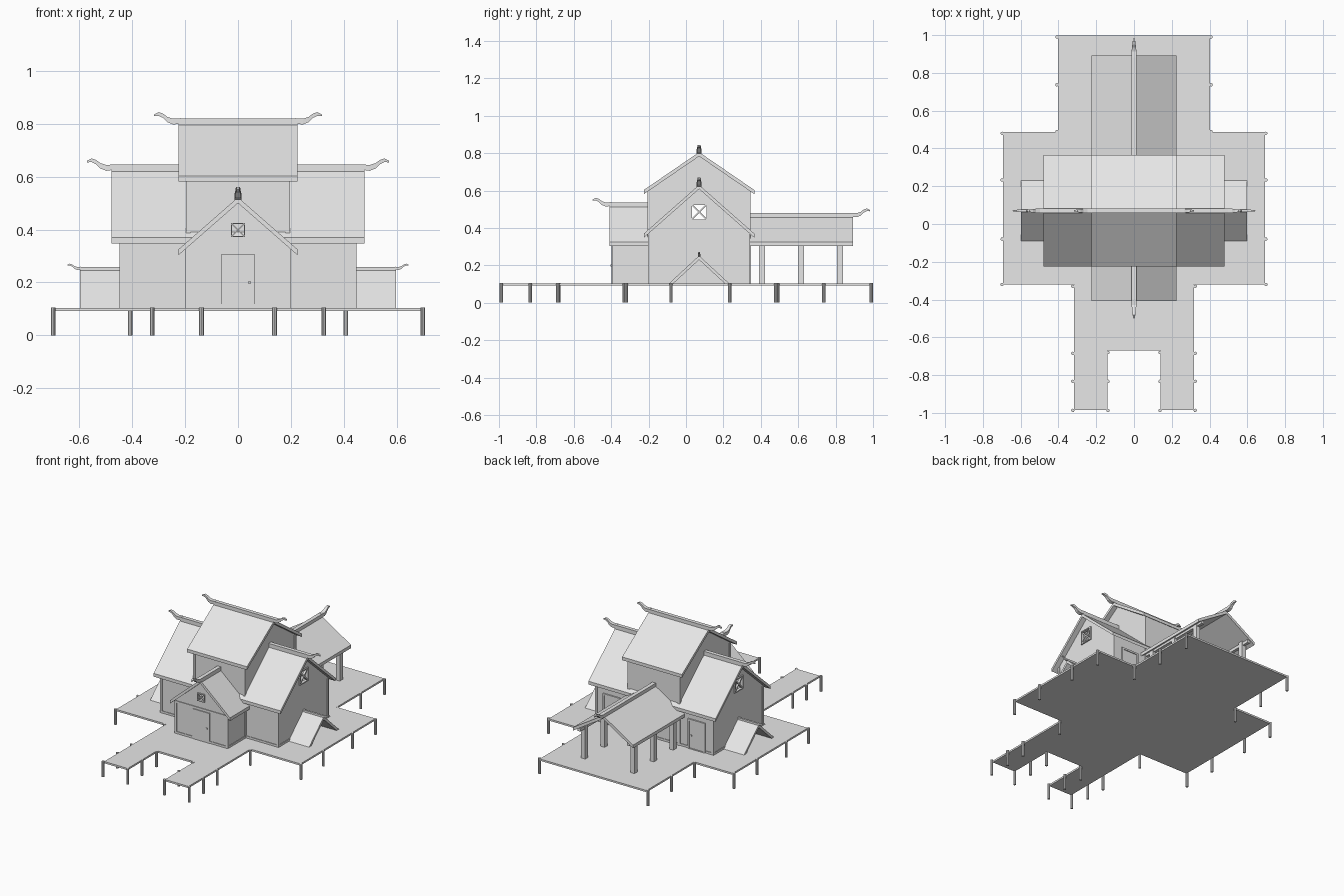
import bpy
import bmesh
from mathutils import Vector

cube = bpy.data.objects.get("Cube")
if cube:
    bpy.data.objects.remove(cube, do_unlink=True)

grey = bpy.data.materials.new("plain_grey")
grey.use_nodes = True
colour = (0.8, 0.8, 0.8, 1)
grey.diffuse_color = colour
grey.node_tree.nodes["Principled BSDF"].inputs["Base Color"].default_value = colour

DECK = 0.104   # height of the deck surface
MID = 0.07     # y of the main ridge
THICK = 0.022  # roof thickness


def place(axis, u, v, t):
    """Point with profile coordinates u, v and distance t along the axis."""
    return Vector({"x": (t, u, v), "y": (u, t, v), "z": (u, v, t)}[axis])


def finish(name, bm):
    bmesh.ops.recalc_face_normals(bm, faces=bm.faces)
    mesh = bpy.data.meshes.new(name)
    bm.to_mesh(mesh)
    bm.free()
    mesh.materials.append(grey)
    ob = bpy.data.objects.new(name, mesh)
    bpy.context.collection.objects.link(ob)
    return ob


def plate(name, axis, a, b, *loops):
    """Fill outlines (later loops are holes) and extrude from a to b."""
    bm = bmesh.new()
    edges = []
    for loop in loops:
        vs = [bm.verts.new(place(axis, u, v, a)) for u, v in loop]
        edges += [bm.edges.new((vs[i - 1], vs[i])) for i in range(len(vs))]
    bmesh.ops.triangle_fill(bm, use_beauty=True, edges=edges)
    out = bmesh.ops.extrude_face_region(bm, geom=bm.faces[:])["geom"]
    moved = [g for g in out if isinstance(g, bmesh.types.BMVert)]
    bmesh.ops.translate(bm, verts=moved, vec=place(axis, 0, 0, b - a))
    return finish(name, bm)


def rect(u0, u1, v0, v1):
    return [(u0, v0), (u1, v0), (u1, v1), (u0, v1)]


def box(name, x0, x1, y0, y1, z0, z1):
    return plate(name, "z", z0, z1, rect(x0, x1, y0, y1))


def roof(name, axis, c, a, b, half, eave, ridge, flat_foot=False):
    """Two sloping slabs as one chevron profile."""
    if flat_foot:
        inner = half - THICK * half / (ridge - eave)
        foot = eave
    else:
        inner, foot = half, eave - THICK
    plate(name, axis, a, b, [(c - half, eave), (c, ridge), (c + half, eave),
                             (c + inner, foot), (c, ridge - THICK), (c - inner, foot)])


# distance, rise, half height, half width of each section of a ridge horn
HORN = [(-0.01, 0, 0.01, 0.013), (0.02, -0.003, 0.011, 0.013), (0.042, 0.005, 0.01, 0.011),
        (0.058, 0.019, 0.008, 0.009), (0.075, 0.026, 0.007, 0.007), (0.093, 0.021, 0.003, 0.003)]


def horn(name, axis, c, end, sign, z, s):
    bm = bmesh.new()
    rings = []
    for d, rise, h, w in HORN:
        corners = [(-w, -h), (w, -h), (w, h), (-w, h)]
        rings.append([bm.verts.new(place(axis, c + u * s, z + (rise + v) * s, end + sign * d * s))
                      for u, v in corners])
    for r, q in zip(rings, rings[1:]):
        for i in range(4):
            bm.faces.new((r[i - 1], r[i], q[i], q[i - 1]))
    bm.faces.new(rings[0])
    bm.faces.new(rings[-1])
    finish(name, bm)


def ridge_beam(name, axis, c, a, b, ridge, ends, s=1.0):
    w = 0.013 * s
    plate(name + "_beam", axis, a, b, rect(c - w, c + w, ridge - 0.015, ridge + 0.018 * s))
    for sign in ends:
        horn(name + "_horn", axis, c, b if sign > 0 else a, sign, ridge + 0.009 * s, s)


def walls(name, axis, c, a, b, w, half, eave, ridge, hole=None):
    """Hollow gabled body whose top follows the underside of its roof."""
    under = ridge - THICK
    side = under - w * (ridge - eave) / half
    gable = [(c - w, DECK), (c + w, DECK), (c + w, side), (c, under), (c - w, side)]
    loops = [gable, hole] if hole else [gable]
    t = 0.012
    plate(name + "_gable", axis, a, a + t, *loops)
    plate(name + "_gable", axis, b - t, b, *loops)
    for u0, u1 in ((c - w, c - w + t), (c + w - t, c + w)):
        plate(name + "_side_wall", axis, a + t, b - t, rect(u0, u1, DECK, side))
    # corner posts and sills stand slightly proud of the walls
    p = 0.004
    for sign in (-1, 1):
        u = sorted((c + sign * (w + p), c + sign * (w - 0.012)))
        for t0, t1 in ((a - p, a + 0.012), (b - 0.012, b + p)):
            plate(name + "_corner_post", axis, t0, t1, rect(*u, DECK, side))
        plate(name + "_sill", axis, a, b, rect(*u, DECK, DECK + 0.014))
    for t0, t1 in ((a - p, a), (b, b + p)):
        plate(name + "_end_sill", axis, t0, t1, rect(c - w, c + w, DECK, DECK + 0.014))


def window(name, axis, c, z, r, a, b):
    """Square frame with crossed bars."""
    i, k = r * 0.84, r * 0.12
    plate(name + "_frame", axis, a, b, rect(c - r, c + r, z - r, z + r),
          rect(c - i, c + i, z - i, z + i))
    for s in (-1, 1):
        plate(name + "_bar", axis, a + 0.003, b - 0.003,
              [(c - i, z - s * (i - k)), (c - i, z - s * i), (c - i + k, z - s * i),
               (c + i, z + s * (i - k)), (c + i, z + s * i), (c + i - k, z + s * i)])


# Deck: wide middle, back platform and two front piers
half_deck = [(0.14, -0.67), (0.14, -0.985), (0.317, -0.985), (0.317, -0.32), (0.693, -0.32),
             (0.693, 0.487), (0.402, 0.487), (0.402, 0.998)]
plate("deck", "z", 0.092, DECK, half_deck + [(-x, y) for x, y in reversed(half_deck)])

# Stilts along the deck edge
stilts = [(0.698, y) for y in (-0.32, -0.08, 0.233, 0.48)]
stilts += [(0.408, y) for y in (0.49, 0.737, 0.99)]
stilts += [(0.324, y) for y in (-0.33, -0.685, -0.833, -0.987)]
stilts += [(0.138, y) for y in (-0.68, -0.833, -0.987)]
for x, y in stilts:
    for s in (-1, 1):
        bm = bmesh.new()
        bmesh.ops.create_cone(bm, cap_ends=True, segments=10, radius1=0.009, radius2=0.009,
                              depth=0.106)
        bmesh.ops.translate(bm, verts=bm.verts, vec=(s * x, y, 0.053))
        finish("stilt", bm)

# Tall central hall
walls("hall", "x", MID, -0.192, 0.192, 0.272, 0.295, 0.603, 0.805,
      rect(MID - 0.06, MID + 0.06, 0.43, 0.54))
roof("hall_roof", "x", MID, -0.225, 0.225, 0.295, 0.603, 0.805)
ridge_beam("hall_ridge", "x", MID, -0.225, 0.225, 0.802, (-1, 1))

# Side wings sharing one lower roof
walls("wing", "x", MID, -0.443, 0.443, 0.268, 0.295, 0.37, 0.63,
      rect(MID - 0.045, MID + 0.045, 0.44, 0.53))
roof("wing_roof", "x", MID, -0.478, 0.478, 0.295, 0.37, 0.63)
ridge_beam("wing_ridge", "x", MID, -0.478, 0.478, 0.627, (-1, 1))
for a in (-0.451, 0.431):
    window("wing_window", "x", MID, 0.485, 0.046, a, a + 0.02)

# Front entrance house
walls("entrance", "y", 0, -0.392, -0.2, 0.197, 0.225, 0.325, 0.522,
      rect(-0.024, 0.024, 0.374, 0.422))
roof("entrance_roof", "y", 0, -0.408, -0.195, 0.225, 0.325, 0.522)
ridge_beam("entrance_ridge", "y", 0, -0.408, -0.195, 0.519, (-1,))
window("entrance_window", "y", 0, 0.398, 0.027, -0.4, -0.382)
box("entrance_crossbeam", -0.2, 0.2, -0.397, -0.39, 0.312, 0.326)
box("entrance_door", -0.063, 0.063, -0.398, -0.39, DECK, 0.307)
box("entrance_handle", 0.04, 0.048, -0.404, -0.396, 0.195, 0.205)

# Open back porch
roof("porch_roof", "y", 0, 0.335, 0.892, 0.226, 0.325, 0.465)
ridge_beam("porch_ridge", "y", 0, 0.335, 0.892, 0.462, (1,))
for x in (-0.185, 0.185):
    for y in (0.406, 0.615, 0.824):
        box("porch_post", x - 0.015, x + 0.015, y - 0.016, y + 0.016, DECK, 0.335)
    box("porch_plate", x - 0.01, x + 0.01, 0.34, 0.885, 0.307, 0.327)

# Small tent roofs against the wing gables, and the back doors of the wings
for s in (-1, 1):
    a, b = sorted((s * 0.44, s * 0.598))
    roof("tent_roof", "x", MID, a, b, 0.16, DECK, 0.252, True)
    ridge_beam("tent_ridge", "x", MID, a, b, 0.25, (s,), 0.5)
    x = s * 0.32
    back = MID + 0.268
    plate("back_door_frame", "y", back, back + 0.009, rect(x - 0.065, x + 0.065, DECK, 0.305),
          rect(x - 0.053, x + 0.053, DECK + 0.004, 0.293))
    box("back_door", x - 0.053, x + 0.053, back, back + 0.004, DECK, 0.293)
    box("back_door_handle", x + 0.035, x + 0.043, back, back + 0.01, 0.19, 0.2)
